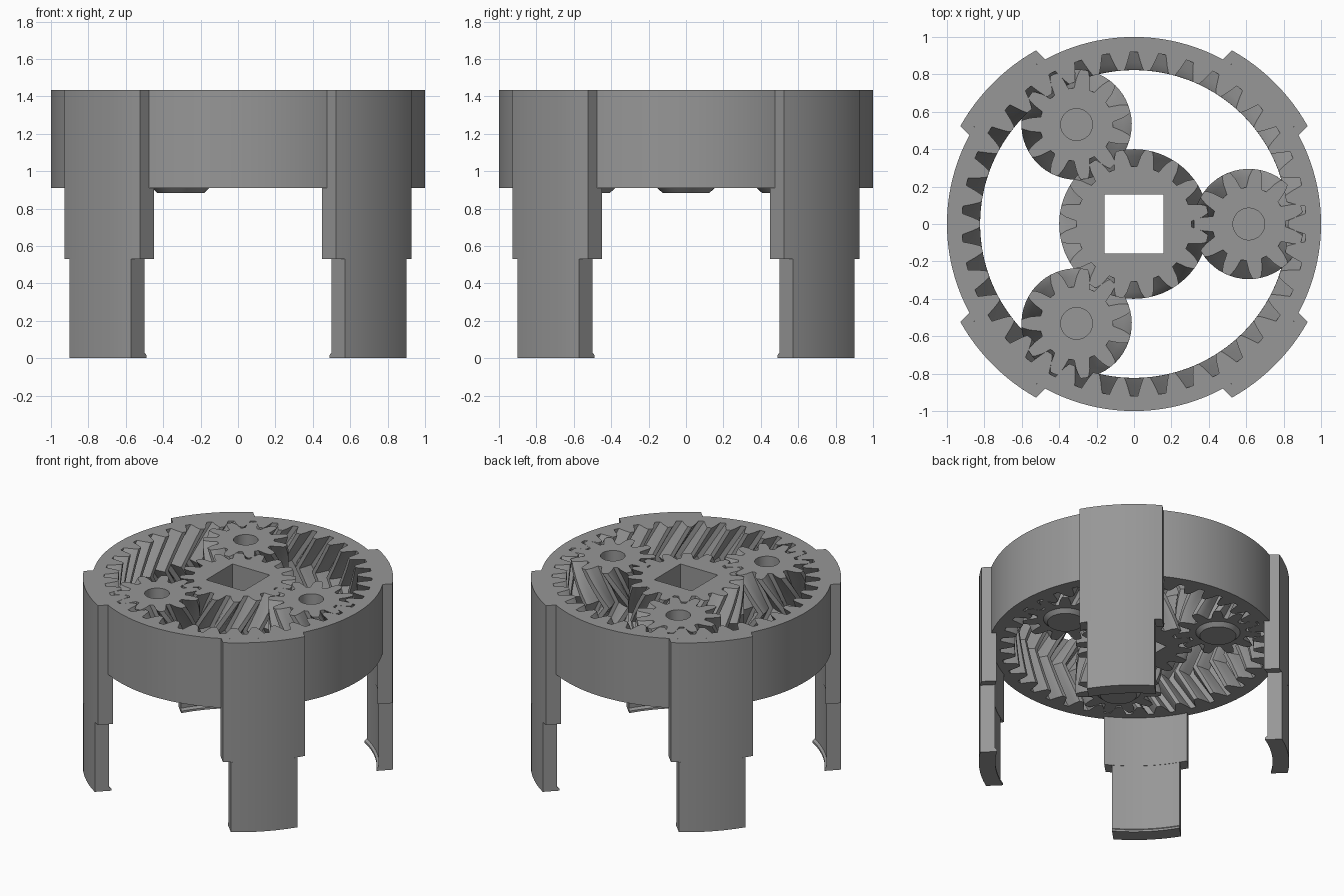
import bpy, bmesh
from math import pi, sin, cos, asin, tan, radians

if "Cube" in bpy.data.objects:
    bpy.data.objects.remove(bpy.data.objects["Cube"], do_unlink=True)

# One plain grey plastic
grey = bpy.data.materials.new("grey_plastic")
grey.use_nodes = True
COLOUR = (0.31, 0.31, 0.31, 1)
grey.diffuse_color = COLOUR
grey.node_tree.nodes["Principled BSDF"].inputs["Base Color"].default_value = COLOUR

# Gear train layout
BOTTOM, TOP = 0.91, 1.435
SUN, PLANET = 16, 11
RING = SUN + 2 * PLANET
MODULE = 1.728 / RING
ORBIT = MODULE * (SUN + PLANET) / 2
SHIFT = (TOP - BOTTOM) / 2 * tan(radians(30))
STEPS = 10


def circle(r, z, n=64):
    return [(r * cos(2 * pi * i / n), r * sin(2 * pi * i / n), z) for i in range(n)]


def square(h, z):
    return [(h, h, z), (-h, h, z), (-h, -h, z), (h, -h, z)]


def gear_loop(teeth, root, tip, phase, z):
    """Tooth outline at one height."""
    pitch_r = teeth * MODULE / 2
    near_tip = tip + (pitch_r - tip) * 0.25
    half = [(-0.37, root), (-0.25, pitch_r), (-0.16, near_tip), (-0.11, tip)]
    tooth = half + [(-f, r) for f, r in reversed(half)]
    pts = []
    for i in range(teeth):
        for f, r in tooth:
            a = phase + (i + f) * 2 * pi / teeth
            pts.append((r * cos(a), r * sin(a), z))
    return pts


def herringbone(teeth, root, tip, phase, hand):
    """Stack of outlines, twisting to mid height and back."""
    loops = []
    for s in range(STEPS + 1):
        u = s / STEPS
        turn = hand * SHIFT * (1 - abs(2 * u - 1)) / (teeth * MODULE / 2)
        loops.append(gear_loop(teeth, root, tip, phase + turn,
                               BOTTOM + u * (TOP - BOTTOM)))
    return loops


def wall(bm, loops):
    """Skin a stack of closed loops, return rows of vertices."""
    rows = [[bm.verts.new(p) for p in loop] for loop in loops]
    for a, b in zip(rows, rows[1:]):
        n = len(a)
        for i in range(n):
            j = (i + 1) % n
            bm.faces.new((a[i], a[j], b[j], b[i]))
    return rows


def cap(bm, *rows):
    """Flat face between an outline and the holes in it."""
    edges = [bm.edges.get((r[i - 1], r[i])) for r in rows for i in range(len(r))]
    bmesh.ops.triangle_fill(bm, use_beauty=True, edges=edges, normal=(0, 0, 1))


def finish(bm, name, location=(0, 0, 0), turn=0):
    bmesh.ops.recalc_face_normals(bm, faces=bm.faces)
    mesh = bpy.data.meshes.new(name)
    bm.to_mesh(mesh)
    bm.free()
    mesh.materials.append(grey)
    obj = bpy.data.objects.new(name, mesh)
    bpy.context.collection.objects.link(obj)
    obj.location = location
    obj.rotation_euler.z = turn
    bpy.ops.object.select_all(action="DESELECT")
    obj.select_set(True)
    bpy.context.view_layer.objects.active = obj
    bpy.ops.object.shade_smooth_by_angle(angle=radians(25))
    return obj


# Ring gear
bm = bmesh.new()
inner = wall(bm, herringbone(RING, 0.92, 0.823, 0, 1))
outer = wall(bm, [circle(1, BOTTOM, 128), circle(1, TOP, 128)])
cap(bm, inner[0], outer[0])
cap(bm, inner[-1], outer[-1])
finish(bm, "ring_gear")

# Sun gear with a square drive hole
bm = bmesh.new()
teeth = wall(bm, herringbone(SUN, 0.308, 0.4, pi / SUN, -1))
hole = wall(bm, [square(0.157, BOTTOM), square(0.157, TOP)])
cap(bm, teeth[0], hole[0])
cap(bm, teeth[-1], hole[-1])
finish(bm, "sun_gear")

# Planet gears: blind hole on top, chamfered boss below
for k in range(3):
    angle = k * 2 * pi / 3
    bm = bmesh.new()
    teeth = wall(bm, herringbone(PLANET, 0.196, 0.295, pi, 1))
    hole = wall(bm, [circle(0.085, TOP, 40), circle(0.085, BOTTOM + 0.1, 40)])
    boss = wall(bm, [circle(0.153, BOTTOM, 40), circle(0.125, BOTTOM - 0.027, 40)])
    cap(bm, teeth[-1], hole[0])
    cap(bm, teeth[0], boss[0])
    bm.faces.new(hole[1])
    bm.faces.new(boss[1])
    finish(bm, f"planet_gear_{k + 1}",
           (ORBIT * cos(angle), ORBIT * sin(angle), 0), angle * (1 + SUN / PLANET))


def leg_section(half_width, r_in, z, r_out=1.066, n=12):
    """Curved plate section with parallel sides."""
    pts = []
    for r, way in ((r_out, 1), (r_in, -1)):
        a = asin(half_width / r)
        for i in range(n + 1):
            t = way * a * (2 * i / n - 1)
            pts.append((r * cos(t), r * sin(t), z))
    return pts


# Four stepped legs on the diagonals, each with a small lip at the foot
for k, name in enumerate(("back_left", "back_right", "front_right", "front_left")):
    bm = bmesh.new()
    for stack in (
        [(0.286, 1.0, BOTTOM), (0.286, 1.0, TOP)],
        [(0.286, 0.966, 0.53), (0.286, 0.966, BOTTOM)],
        [(0.233, 0.953, 0), (0.233, 0.953, 0.015),
         (0.233, 0.968, 0.03), (0.233, 0.968, 0.53)],
    ):
        rows = wall(bm, [leg_section(*s) for s in stack])
        bm.faces.new(rows[0])
        bm.faces.new(rows[-1])
    finish(bm, name + "_leg", turn=pi / 4 + k * pi / 2)
